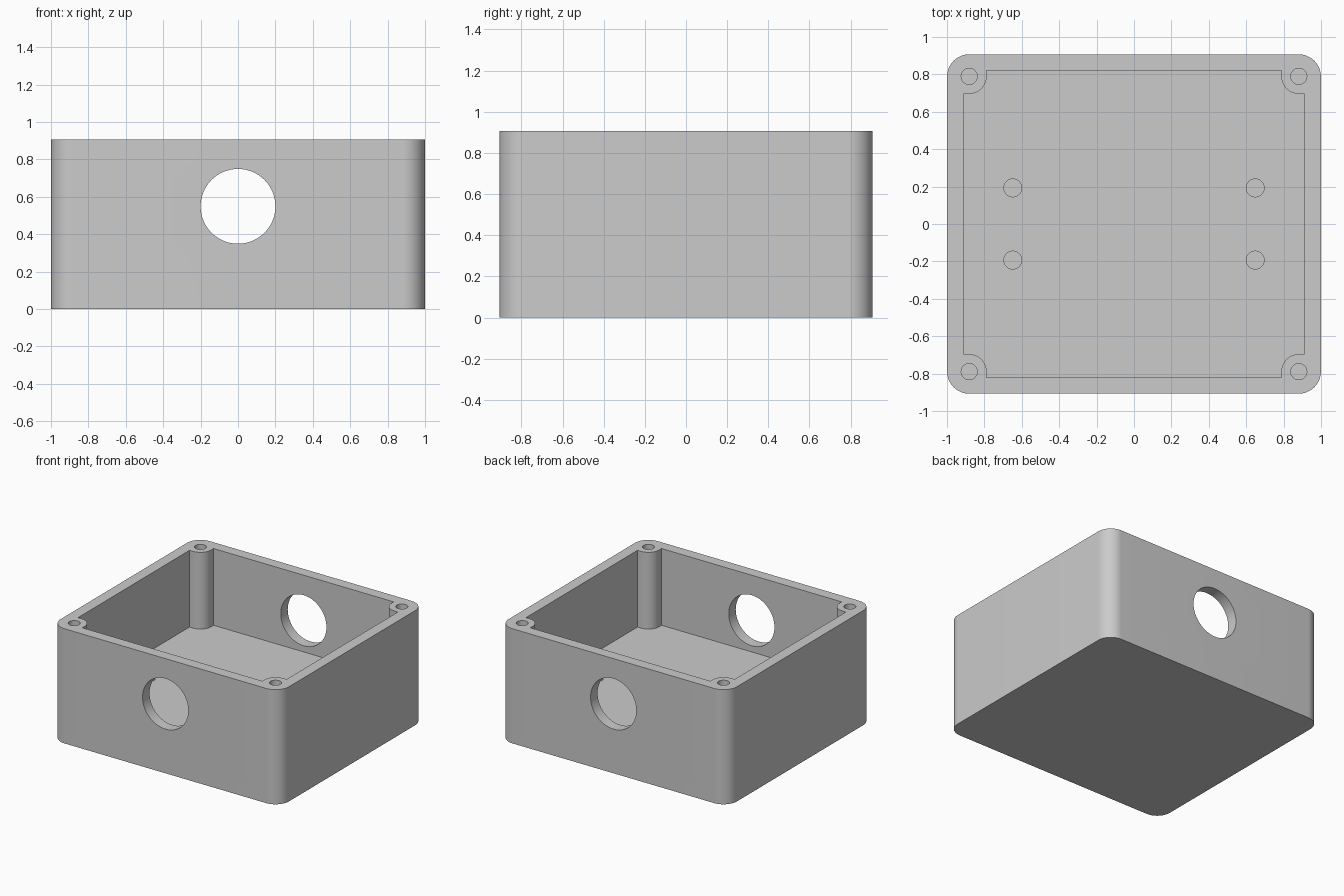
import bpy, bmesh
from math import pi, cos, sin
from mathutils import Matrix

cube = bpy.data.objects.get("Cube")
if cube:
    bpy.data.objects.remove(cube, do_unlink=True)

HX, HY, HEIGHT = 1.0, 0.907, 0.907      # outer half sizes and height
IX, IY, FLOOR = 0.912, 0.82, 0.30       # cavity half sizes and floor level
PX, PY = 0.881, 0.789                   # corner post centres
CORNER_R, POST_R = 0.118, 0.093
ARC_STEPS = 16

grey = bpy.data.materials.new("light_grey")
grey.use_nodes = True
colour = (0.6, 0.6, 0.6, 1)
grey.diffuse_color = colour
grey.node_tree.nodes["Principled BSDF"].inputs["Base Color"].default_value = colour


def add_object(name, bm):
    bmesh.ops.recalc_face_normals(bm, faces=bm.faces)
    mesh = bpy.data.meshes.new(name)
    bm.to_mesh(mesh)
    bm.free()
    mesh.materials.append(grey)
    obj = bpy.data.objects.new(name, mesh)
    bpy.context.collection.objects.link(obj)
    return obj


def prism(name, outline, z0, z1):
    bm = bmesh.new()
    base = bm.faces.new([bm.verts.new((x, y, z0)) for x, y in outline])
    top = bmesh.ops.extrude_face_region(bm, geom=[base])["geom"]
    verts = [v for v in top if isinstance(v, bmesh.types.BMVert)]
    bmesh.ops.translate(bm, verts=verts, vec=(0, 0, z1 - z0))
    return add_object(name, bm)


def cylinder(name, radius, length, centre, sides, tilt=0):
    bm = bmesh.new()
    bmesh.ops.create_cone(bm, cap_ends=True, segments=sides, radius1=radius,
                          radius2=radius, depth=length,
                          matrix=Matrix.Translation(centre) @ Matrix.Rotation(tilt, 4, 'X'))
    return add_object(name, bm)


def arc(cx, cy, radius, start, end):
    angles = [start + (end - start) * i / ARC_STEPS for i in range(ARC_STEPS + 1)]
    return [(cx + radius * cos(a), cy + radius * sin(a)) for a in angles]


def mirrored_outline(quarter):
    """Repeat the +x +y corner, running from the x side to the y side, in all corners."""
    flip_x = [(-x, y) for x, y in reversed(quarter)]
    both = [(-x, -y) for x, y in quarter]
    flip_y = [(x, -y) for x, y in reversed(quarter)]
    return quarter + flip_x + both + flip_y


def cut(target, cutter):
    cutter.hide_render = True
    mod = target.modifiers.new("cut", 'BOOLEAN')
    mod.operation = 'DIFFERENCE'
    mod.solver = 'EXACT'
    mod.object = cutter
    bpy.context.view_layer.objects.active = target
    bpy.ops.object.modifier_apply(modifier=mod.name)
    bpy.data.objects.remove(cutter, do_unlink=True)


# Outer body with rounded upright corners
box = prism("enclosure_box", mirrored_outline(arc(PX, PY, CORNER_R, 0, pi / 2)), 0, HEIGHT)

# Cavity, notched around a rounded post in every corner
notch = [(IX, PY - POST_R)] + arc(PX, PY, POST_R, 1.5 * pi, pi) + [(PX - POST_R, IY)]
cut(box, prism("cavity_cutter", mirrored_outline(notch), FLOOR, HEIGHT + 0.2))

# Cable opening through the front and back walls
cut(box, cylinder("cable_opening_cutter", 0.2, 3, (0, 0, 0.549), 64, pi / 2))

# Screw holes in the posts and blind mounting holes in the floor
for sx in (-1, 1):
    for sy in (-1, 1):
        cut(box, cylinder("post_hole_cutter", 0.043, 0.9, (sx * PX, sy * PY, HEIGHT), 32))
        cut(box, cylinder("floor_hole_cutter", 0.048, 0.4, (sx * 0.648, sy * 0.193, FLOOR), 32))

# Smooth curved walls, sharp edges
bpy.ops.object.select_all(action='DESELECT')
box.select_set(True)
bpy.context.view_layer.objects.active = box
bpy.ops.object.shade_smooth_by_angle(angle=pi / 6)
